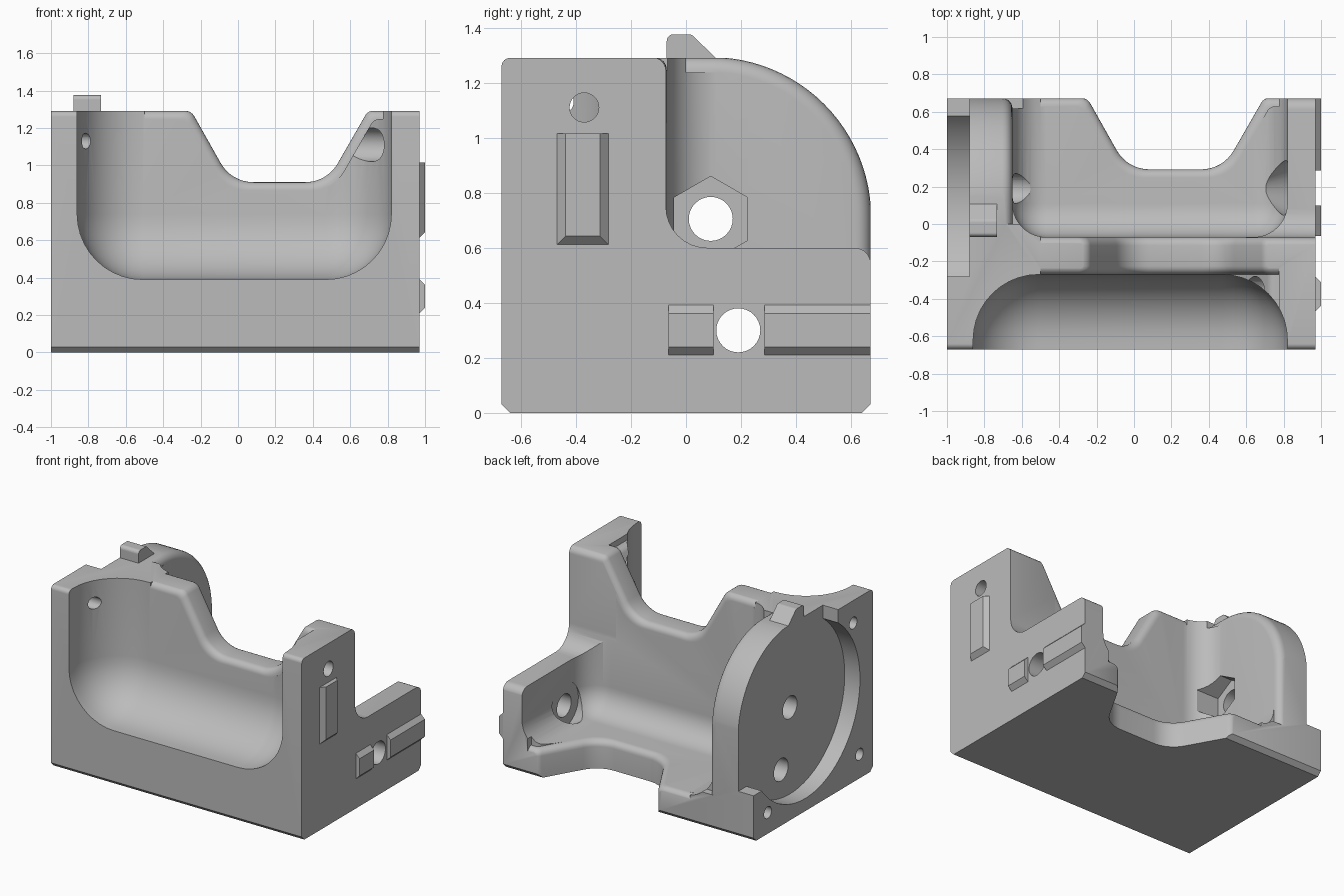
import bpy, bmesh, math
from mathutils import Vector

old = bpy.data.objects.get("Cube")
if old:
    bpy.data.objects.remove(old, do_unlink=True)

grey = bpy.data.materials.new("plain_grey")
grey.use_nodes = True
grey.diffuse_color = (0.5, 0.5, 0.5, 1)
grey.node_tree.nodes["Principled BSDF"].inputs["Base Color"].default_value = (0.5, 0.5, 0.5, 1)


def finish(name, bm):
    bmesh.ops.recalc_face_normals(bm, faces=bm.faces)
    mesh = bpy.data.meshes.new(name)
    bm.to_mesh(mesh)
    bm.free()
    mesh.materials.append(grey)
    ob = bpy.data.objects.new(name, mesh)
    bpy.context.collection.objects.link(ob)
    return ob


def rounded(points, steps=8):
    """Polygon from (u, v) or (u, v, radius) corners, with arcs at the rounded ones."""
    out = []
    for i, p in enumerate(points):
        c = Vector(p[:2])
        if len(p) < 3:
            out.append(c)
            continue
        a = (Vector(points[i - 1][:2]) - c).normalized()
        b = (Vector(points[(i + 1) % len(points)][:2]) - c).normalized()
        half = a.angle(b) / 2
        centre = c + (a + b).normalized() * p[2] / math.sin(half)
        start = c + a * p[2] / math.tan(half) - centre
        end = c + b * p[2] / math.tan(half) - centre
        sweep = start.angle(end)
        for k in range(steps + 1):
            t = k / steps
            out.append(centre + (start * math.sin((1 - t) * sweep) + end * math.sin(t * sweep)) / math.sin(sweep))
    return out


def loft(name, axis, sections):
    """Solid through equal-count outlines placed along an axis."""
    place = {"x": lambda s, u, v: (s, u, v),
             "y": lambda s, u, v: (u, s, v),
             "z": lambda s, u, v: (u, v, s)}[axis]
    bm = bmesh.new()
    rings = [[bm.verts.new(place(s, p[0], p[1])) for p in pts] for s, pts in sections]
    for r, q in zip(rings, rings[1:]):
        for i in range(len(r)):
            bm.faces.new((r[i - 1], r[i], q[i], q[i - 1]))
    bm.faces.new(rings[0])
    bm.faces.new(rings[-1])
    return finish(name, bm)


def prism(name, axis, lo, hi, points):
    pts = rounded(points)
    return loft(name, axis, [(lo, pts), (hi, pts)])


def rod(name, x0, x1, y, z, r, sides=32, r_end=None):
    def ring(rad):
        return [(y + rad * math.sin(math.tau * k / sides), z + rad * math.cos(math.tau * k / sides))
                for k in range(sides)]
    return loft(name, "x", [(x0, ring(r)), (x1, ring(r_end or r))])


def round_box(name, lo, hi, radius):
    bm = bmesh.new()
    bmesh.ops.create_cube(bm, size=1)
    for v in bm.verts:
        v.co = [lo[i] if v.co[i] < 0 else hi[i] for i in range(3)]
    bmesh.ops.bevel(bm, geom=bm.edges[:], offset=radius, segments=10, profile=0.5, affect="EDGES")
    return finish(name, bm)


def lip(face, inward, r=0.045, steps=6):
    """Positions and offsets that round over the rim at a face."""
    return [(face + inward * r * t, r - r * math.sqrt(1 - (1 - t) ** 2))
            for t in [(k / steps) ** 2 for k in range(steps + 1)]]


def notch(base, d):
    """Wide valley outline, grown by d."""
    top = base + 0.382 - d
    low = base - d
    g = d * 0.7
    return rounded([(-0.5, base + 1), (-0.5, top), (-0.25 - g, top, 0.06), (-0.035 - g, low, 0.2),
                    (0.475 + g, low, 0.2), (0.695 + g, top, 0.05), (0.775, top), (0.775, base + 1)])


def arch(d):
    """Everything outside the quarter-round end plate, grown by d."""
    r = 0.583 - d
    arc = [(0.09 + r * math.sin(math.pi * k / 48), 0.71 + r * math.cos(math.pi * k / 48)) for k in range(25)]
    return [(0, 2), (0, 0.71 + r)] + arc + [(0.09 + r, 0.25), (1.5, 0.25), (1.5, 2)]


# main block with chamfered base edges
body = prism("mount_body", "x", -1, 0.97,
             [(-0.64, 0), (0.64, 0), (0.67, 0.03), (0.67, 1.29), (-0.67, 1.29, 0.03), (-0.67, 0.03)])

cutters = []
cut = cutters.append

# front and back pockets
cut(round_box("front_pocket", (-0.86, -1.6, 0.39), (0.82, -0.27, 2.3), 0.35))
cut(round_box("back_pocket", (-0.65, -0.07, 0.2), (0.82, 1.5, 2.3), 0.18))

# quarter-round left plate, with a softened inner rim
rim = lip(-0.65, -1, 0.055)
cut(loft("plate_arch", "x", [(-1.2, arch(0))] + [(s, arch(d)) for s, d in reversed(rim)] + [(-0.4, arch(0.055))]))

# stepped right plate
cut(prism("right_step", "x", 0.6, 1.2,
          [(-0.14, 1.5), (-0.14, 1.292), (-0.073, 1.292, 0.05), (-0.073, 0.6, 0.15),
           (0.672, 0.6, 0.06), (0.672, 0.52), (1, 0.52), (1, 1.5)]))

# valleys in the upright wall and in the floor
wall = [(-0.9, 0.045)] + lip(-0.27, 1) + lip(-0.07, -1)[::-1] + [(0.5, 0.045)]
cut(loft("wall_notch", "y", [(s, notch(0.91, d)) for s, d in wall]))
floor = [(-0.2, 0)] + lip(0.2, -1)[::-1] + [(0.55, 0.045)]
cut(loft("floor_notch", "z", [(s, notch(0.292, d)) for s, d in floor]))

# round recess in the left face, open at the top and back
cut(rod("disc_recess", -1.2, -0.88, 0.09, 0.705, 0.615, 96))
cut(prism("recess_top", "x", -1.2, -0.8801, [(-0.28, 1.5), (-0.28, 1.0), (0.4, 1.0), (0.4, 1.5)]))
cut(prism("recess_back", "x", -1.2, -0.8802, [(0.3, 1.5), (0.3, 0.33), (0.9, 0.33), (0.9, 1.5)]))

# shaft hole, nut trap, lower rod hole and screw holes
cut(rod("shaft_hole", -1.2, -0.4, 0.09, 0.705, 0.08))
cut(rod("nut_trap", -0.74, -0.4, 0.09, 0.705, 0.155, 6))
cut(rod("rod_hole", -1.2, 1.2, 0.19, 0.3, 0.08))
cut(rod("rod_clearance", 0.7, 0.825, 0.19, 0.3, 0.085, 32, 0.16))
cut(rod("right_screw_hole", 0.5, 1.2, -0.37, 1.11, 0.053))
cut(rod("right_screw_head", 0.4, 0.79, -0.37, 1.11, 0.09))
for y, z in [(0.51, 0.15), (-0.52, 0.17), (-0.45, 1.13)]:
    cut(rod("left_screw_hole", -1.2, -0.7, y, z, 0.042, 24))

bpy.context.view_layer.objects.active = body
for c in cutters:
    c.hide_render = True
    mod = body.modifiers.new(c.name, "BOOLEAN")
    mod.operation = "DIFFERENCE"
    mod.solver = "EXACT"
    mod.object = c
    bpy.ops.object.modifier_apply(modifier=mod.name)
    bpy.data.objects.remove(c, do_unlink=True)


# chamfered ribs on the right face
def rib(name, y0, y1, z0, z1, dy, dz_low, dz_high):
    def rect(a, b, c, d):
        return [(a, c), (b, c), (b, d), (a, d)]
    base = rect(y0, y1, z0, z1)
    return loft(name, "x", [(0.95, base), (0.97, base),
                            (1.0, rect(y0 + dy, y1 - dy, z0 + dz_low, z1 - dz_high))])


rib("upright_rib", -0.468, -0.282, 0.612, 1.015, 0.03, 0.03, 0)
rib("short_rib", -0.063, 0.1, 0.21, 0.392, 0, 0.03, 0.03)
rib("long_rib", 0.285, 0.67, 0.21, 0.392, 0, 0.03, 0.03)

# catch on the top edge of the left plate
prism("top_catch", "x", -0.88, -0.733,
      [(-0.07, 1.25), (0.11, 1.25), (0.11, 1.288), (0.02, 1.376, 0.03), (-0.07, 1.376, 0.025)])

# shading
bpy.ops.object.select_all(action="DESELECT")
body.select_set(True)
bpy.context.view_layer.objects.active = body
bpy.ops.object.shade_smooth_by_angle(angle=math.radians(28))
